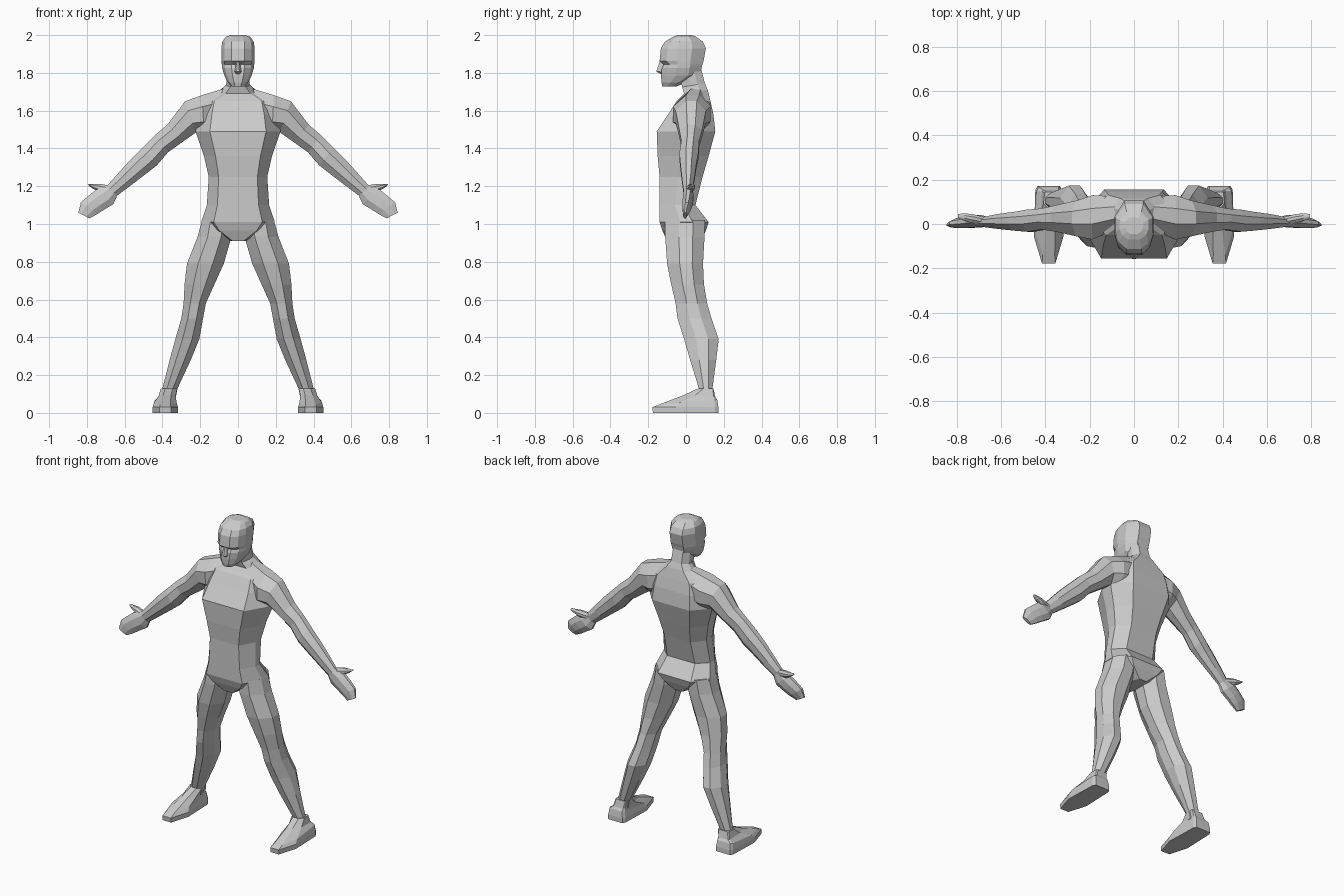
import bpy, bmesh

# Cross-sections: u runs along the ring's x/z axis, v runs front (-1) to back (+1)
BODY = [(-1, -.15), (-.66, -1), (.66, -1), (1, -.15), (1, .35), (.6, 1), (-.6, 1), (-1, .35)]
LIMB = [(-1, -.3), (-.4, -1), (.4, -1), (1, -.3), (1, .4), (.4, 1), (-.4, 1), (-1, .4)]
HEAD = [(-1, -.25), (-.82, -.7), (-.4, -1), (.4, -1), (.82, -.7), (1, -.25),
        (1, .4), (.5, 1), (-.5, 1), (-1, .4)]
FOOT = [(-1, -.3), (-.45, -1), (.45, -1), (1, -.3), (.9, .9), (.75, 1), (-.75, 1), (-.9, .9)]


def mirror(ob):
    ob.modifiers.new("mirror", 'MIRROR').use_mirror_merge = False
    return ob


def loft(name, section, rings):
    """Each ring: xa, za, xb, zb, y_front, y_back, optional rise of the front edge."""
    bm = bmesh.new()
    loops = []
    for xa, za, xb, zb, y0, y1, *rise in rings:
        r = rise[0] if rise else 0
        loop = []
        for u, v in section:
            t = (u + 1) / 2
            w = (v + 1) / 2
            loop.append(bm.verts.new((xa + (xb - xa) * t, y0 + (y1 - y0) * w,
                                      za + (zb - za) * t + r * (1 - w))))
        loops.append(loop)
    n = len(section)
    for a, b in zip(loops, loops[1:]):
        for i in range(n):
            j = (i + 1) % n
            bm.faces.new((a[i], a[j], b[j], b[i]))
    bm.faces.new(loops[0])
    bm.faces.new(loops[-1])
    bmesh.ops.recalc_face_normals(bm, faces=bm.faces)
    me = bpy.data.meshes.new(name)
    bm.to_mesh(me)
    bm.free()
    ob = bpy.data.objects.new(name, me)
    bpy.context.collection.objects.link(ob)
    return ob


def level(rows):
    """Rings centred on x = 0 from (half width, z, y_front, y_back, rise)."""
    return [(-w, z, w, z, y0, y1, *r) for w, z, y0, y1, *r in rows]


def upright(rows):
    """Level rings off centre from (x_inner, x_outer, z, y_front, y_back, rise)."""
    return [(a, z, b, z, y0, y1, *r) for a, b, z, y0, y1, *r in rows]


# Trunk from crotch to neck
loft("torso", BODY, level([
    (.045, .91, -.10, .08), (.15, .965, -.125, .105), (.195, 1.01, -.14, .12),
    (.165, 1.10, -.14, .05), (.155, 1.25, -.14, .088), (.18, 1.36, -.15, .12),
    (.225, 1.49, -.155, .155), (.21, 1.58, -.095, .145), (.19, 1.65, -.05, .13),
    (.10, 1.71, -.01, .115, -.02), (.062, 1.745, -.02, .10, -.02),
    (.058, 1.84, -.05, .075)]))

# Head, from chin to crown
loft("head", HEAD, level([
    (.034, 1.728, -.125, -.05), (.054, 1.75, -.13, .0), (.072, 1.785, -.132, .072),
    (.084, 1.825, -.128, .082), (.086, 1.845, -.118, .087), (.087, 1.862, -.14, .093),
    (.088, 1.93, -.133, .105), (.083, 1.965, -.112, .09), (.066, 1.99, -.07, .055),
    (.04, 2.0, -.045, .03)]))

# Nose wedge
loft("nose", LIMB, level([
    (.014, 1.795, -.135, -.11), (.018, 1.808, -.158, -.11), (.008, 1.862, -.138, -.11)]))

# Legs from hip to ankle
mirror(loft("leg", LIMB, upright([
    (.04, .19, 1.02, -.11, .10), (.035, .215, .93, -.11, .098), (.075, .27, .79, -.10, .09),
    (.125, .283, .68, -.078, .095), (.17, .288, .58, -.055, .112),
    (.185, .30, .50, -.045, .135), (.205, .332, .39, -.01, .173),
    (.25, .362, .28, .022, .16), (.32, .40, .13, .068, .14), (.33, .405, .08, .07, .14)])))

# Feet
mirror(loft("foot", FOOT, upright([
    (.318, .452, 0, -.175, .172), (.318, .452, .03, -.178, .172),
    (.325, .445, .07, -.14, .165, -.025), (.33, .42, .085, -.01, .155, .01),
    (.322, .408, .13, .065, .145)])))

# Arms from collar to wrist, top edge then bottom edge of each ring
mirror(loft("arm", LIMB, [
    (.08, 1.715, .14, 1.48, -.03, .125), (.19, 1.682, .18, 1.48, -.07, .13),
    (.28, 1.65, .222, 1.485, -.055, .105), (.375, 1.525, .30, 1.43, -.035, .085),
    (.44, 1.47, .37, 1.38, -.025, .07), (.505, 1.405, .43, 1.31, -.035, .065),
    (.57, 1.34, .475, 1.275, -.03, .055), (.64, 1.262, .56, 1.21, -.022, .045),
    (.695, 1.20, .64, 1.15, -.014, .032)]))

# Hands
mirror(loft("hand", LIMB, [
    (.69, 1.205, .637, 1.155, -.012, .03), (.75, 1.182, .66, 1.105, -.015, .04),
    (.79, 1.15, .71, 1.075, -.018, .035), (.832, 1.115, .745, 1.052, -.018, .025),
    (.845, 1.06, .787, 1.03, -.015, .005)]))

# Thumbs
mirror(loft("thumb", LIMB, [
    (.665, 1.20, .675, 1.16, -.008, .03), (.73, 1.213, .735, 1.17, .005, .045),
    (.765, 1.212, .77, 1.188, .015, .048), (.795, 1.212, .79, 1.203, .025, .045)]))
